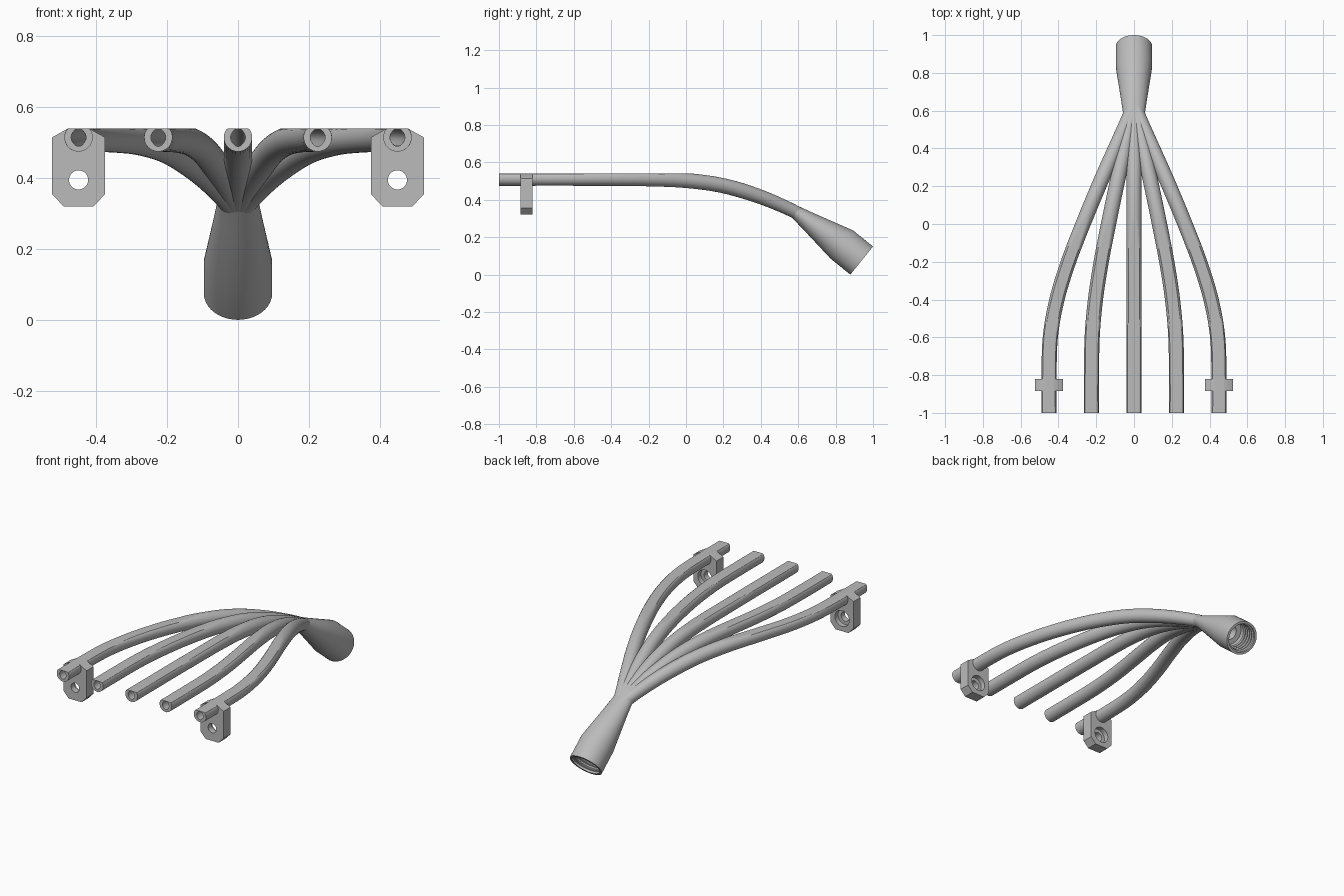
import bpy, bmesh
from math import sin, cos, pi, radians
from mathutils import Vector

cube = bpy.data.objects.get("Cube")
if cube:
    bpy.data.objects.remove(cube, do_unlink=True)

grey = bpy.data.materials.new("plain grey")
grey.use_nodes = True
COLOUR = (0.5, 0.5, 0.5, 1)
grey.diffuse_color = COLOUR
grey.node_tree.nodes["Principled BSDF"].inputs["Base Color"].default_value = COLOUR

TOP, TUBE_R, BORE_R, TUBE_Z = 0.54, 0.04, 0.021, 0.515
SIDES = 32
X = Vector((1, 0, 0))


def finish(name, bm):
    bmesh.ops.recalc_face_normals(bm, faces=bm.faces)
    mesh = bpy.data.meshes.new(name)
    bm.to_mesh(mesh)
    bm.free()
    mesh.materials.append(grey)
    obj = bpy.data.objects.new(name, mesh)
    bpy.context.collection.objects.link(obj)
    return obj


def smooth(obj):
    bpy.ops.object.select_all(action='DESELECT')
    obj.select_set(True)
    bpy.context.view_layer.objects.active = obj
    bpy.ops.object.shade_smooth_by_angle(angle=radians(30))


def bridge(bm, a, b):
    for i in range(len(a)):
        j = (i + 1) % len(a)
        bm.faces.new((a[i], a[j], b[j], b[i]))


def spline(points, steps):
    """Smooth path through the points."""
    p = [points[0]] + points + [points[-1]]
    path = []
    for k in range(1, len(p) - 2):
        for s in range(steps):
            t = s / steps
            a, b, c, d = p[k - 1:k + 3]
            path.append(0.5 * (2 * b + (c - a) * t + (2 * a - 5 * b + 4 * c - d) * t * t
                               + (3 * b - a - 3 * c + d) * t ** 3))
    return path + [points[-1]]


# Hollow tubes with flattened tops, fanning out from the neck
GUIDE = [(0.45, -1, TUBE_Z), (0.45, -0.82, TUBE_Z), (0.443, -0.6, TUBE_Z),
         (0.408, -0.4, 0.514), (0.347, -0.2, 0.512), (0.27, 0, 0.503),
         (0.187, 0.2, 0.475), (0.1, 0.4, 0.415), (0.02, 0.59, 0.332), (0.01, 0.66, 0.28)]


def tube(name, spread):
    path = spline([Vector((x * spread, y, z)) for x, y, z in GUIDE], 6)
    bm = bmesh.new()
    last = None
    for i, c in enumerate(path):
        d = path[min(i + 1, len(path) - 1)] - path[max(i - 1, 0)]
        if i == 0:
            d = Vector((0, 1, 0))
        side = d.cross(Vector((0, 0, 1))).normalized()
        up = side.cross(d).normalized()
        shrink = 1 - 0.12 * max(0, min(1, (c.y - 0.3) / 0.3))
        rings = []
        for inner in (False, True):
            ring = []
            for k in range(SIDES):
                a = 2 * pi * k / SIDES
                r = TUBE_R * shrink
                if inner:  # bore comes to a slight point above and below
                    r = BORE_R * (1 + 0.22 * abs(sin(a)) ** 6)
                v = c + side * r * cos(a) + up * r * sin(a)
                v.z = min(v.z, TOP - (0.001 if inner else 0))
                ring.append(bm.verts.new(v))
            rings.append(ring)
        if last:
            bridge(bm, last[0], rings[0])
            bridge(bm, last[1], rings[1])
        else:
            bridge(bm, rings[0], rings[1])
        last = rings
    bridge(bm, last[0], last[1])
    smooth(finish(name, bm))


for name, spread in (("outer_tube_right", -1), ("inner_tube_right", -0.5), ("centre_tube", 0),
                     ("inner_tube_left", 0.5), ("outer_tube_left", 1)):
    tube(name, spread)

# Flared threaded socket at the back, tilted downward
tilt = radians(39)
axis = Vector((0, cos(tilt), -sin(tilt)))
up = Vector((0, sin(tilt), cos(tilt)))
R = 0.0965
mouth = Vector((0, 1 - R * sin(tilt), R * cos(tilt)))
shoulder = mouth - axis * 0.137
neck = Vector((0, 0.587, 0.334))
sections = [(neck, 0.058, 0.036), (neck.lerp(shoulder, 0.3), 0.069, 0.053),
            (shoulder, R, R), (mouth, R, R), (mouth, 0.083, 0.083)]
for i in range(5):  # thread ridges
    for step, r in ((0.004, 0.083), (0.012, 0.083), (0.016, 0.075), (0.02, 0.075)):
        sections.append((mouth - axis * (i * 0.024 + step), r, r))
floor = mouth - axis * 0.14
sections += [(floor, 0.075, 0.075), (floor, 0.045, 0.045), (floor - axis * 0.1, 0.03, 0.03)]
bm = bmesh.new()
last = None
for c, rx, ry in sections:
    ring = [bm.verts.new(c + X * rx * cos(2 * pi * k / 48) + up * ry * sin(2 * pi * k / 48))
            for k in range(48)]
    if last:
        bridge(bm, last, ring)
    else:
        bm.faces.new(ring)
    last = ring
bm.faces.new(last)
smooth(finish("socket", bm))


# Mounting brackets with a counterbored screw hole
def disc_cutter(x, z, r, y0, y1):
    bm = bmesh.new()
    rings = [[bm.verts.new((x + r * cos(2 * pi * k / SIDES), y, z + r * sin(2 * pi * k / SIDES)))
              for k in range(SIDES)] for y in (y0, y1)]
    bridge(bm, *rings)
    for ring in rings:
        bm.faces.new(ring)
    obj = finish("cutter", bm)
    obj.hide_render = True
    return obj


HALF = [(0.03, TOP), (0.075, 0.515), (0.075, 0.355), (0.042, 0.32)]
for name, x in (("bracket_right", -0.45), ("bracket_left", 0.45)):
    outline = HALF + [(-u, z) for u, z in reversed(HALF)]
    bm = bmesh.new()
    front, back = [[bm.verts.new((x + u, y, z)) for u, z in outline] for y in (-0.885, -0.82)]
    bridge(bm, front, back)
    bm.faces.new(front)
    bm.faces.new(back)
    bracket = finish(name, bm)
    cutters = [disc_cutter(x, 0.395, 0.027, -1, -0.7),
               disc_cutter(x, 0.395, 0.047, -0.85, -0.7),
               disc_cutter(x, TUBE_Z, 0.0235, -1, -0.7)]
    bpy.context.view_layer.objects.active = bracket
    for cutter in cutters:
        mod = bracket.modifiers.new("cut", 'BOOLEAN')
        mod.operation = 'DIFFERENCE'
        mod.solver = 'EXACT'
        mod.object = cutter
        bpy.ops.object.modifier_apply(modifier=mod.name)
        bpy.data.objects.remove(cutter, do_unlink=True)
    smooth(bracket)
